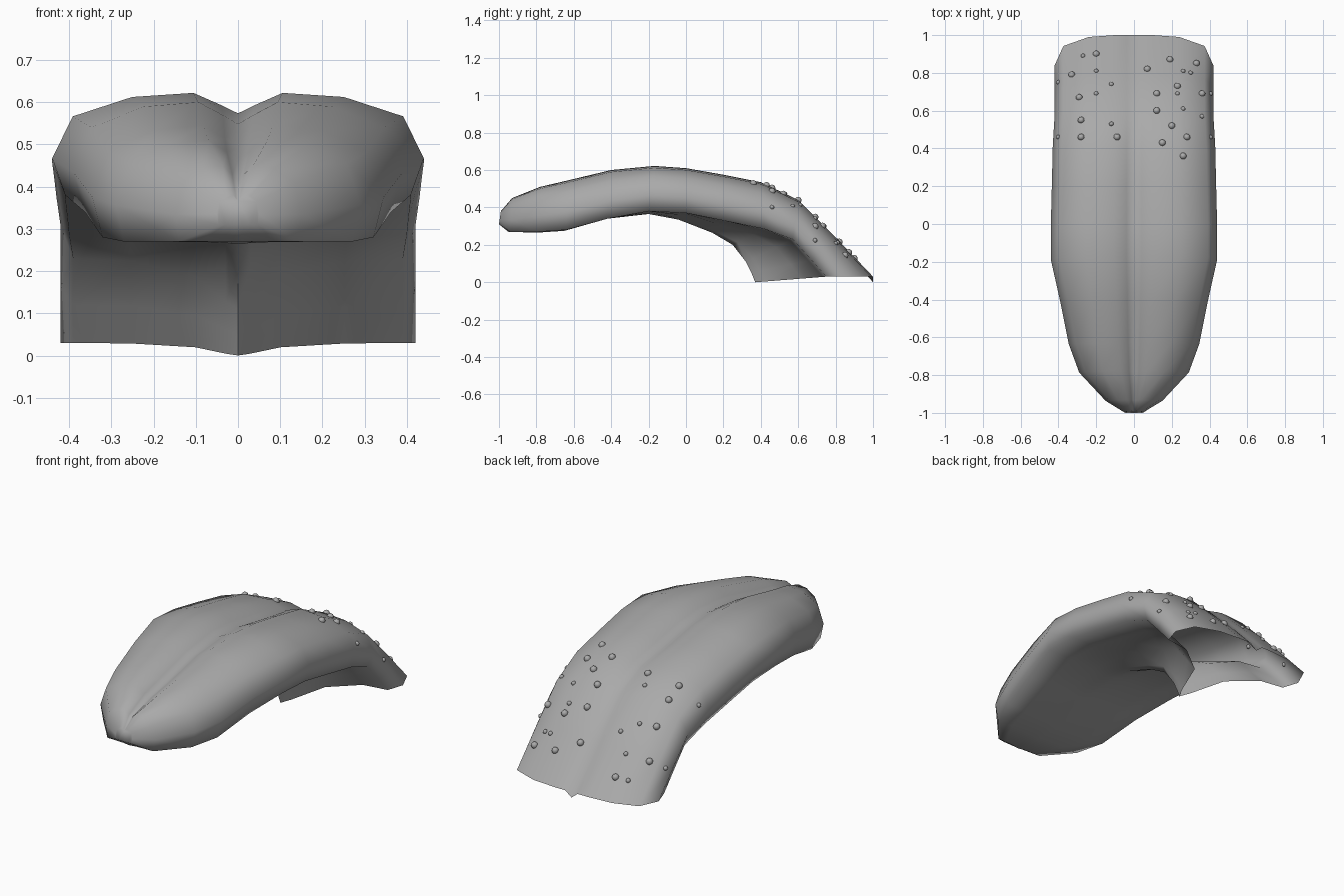
import bpy
import bmesh
from mathutils import Vector
from mathutils.bvhtree import BVHTree

default_cube = bpy.data.objects.get("Cube")
if default_cube:
    bpy.data.objects.remove(default_cube, do_unlink=True)

# Single flat grey
grey = bpy.data.materials.new("plain_grey")
grey.use_nodes = True
colour = (0.4, 0.4, 0.4, 1)
grey.diffuse_color = colour
grey.node_tree.nodes["Principled BSDF"].inputs["Base Color"].default_value = colour


def make_object(name, bm, smooth_angle):
    mesh = bpy.data.meshes.new(name)
    bm.to_mesh(mesh)
    mesh.materials.append(grey)
    obj = bpy.data.objects.new(name, mesh)
    bpy.context.collection.objects.link(obj)
    bpy.ops.object.select_all(action="DESELECT")
    obj.select_set(True)
    bpy.context.view_layer.objects.active = obj
    bpy.ops.object.shade_smooth_by_angle(angle=smooth_angle)
    return obj


# Lengthwise stations: half width, then (y, z) of crest, lower side and keel
stations = [
    (.05, (-.99, .38), (-1, .31), (-1, .31)),
    (.15, (-.93, .45), (-.94, .27), (-.95, .27)),
    (.29, (-.78, .51), (-.79, .27), (-.8, .265)),
    (.345, (-.63, .545), (-.64, .28), (-.65, .275)),
    (.39, (-.4, .6), (-.42, .34), (-.42, .34)),
    (.44, (-.17, .622), (-.2, .38), (-.2, .365)),
    (.44, (0, .61), (0, .37), (-.04, .335)),
    (.435, (.2, .575), (.2, .33), (.14, .265)),
    (.43, (.4, .535), (.42, .285), (.25, .2)),
    (.42, (.6, .44), (.57, .23), (.32, .11)),
    (.42, (.8, .24), (.67, .12), (.35, .05)),
    (.42, (1, .03), (.75, .03), (.37, 0)),
]
# Upper profile: width share, height share between lower side and crest
upper = [(0, .8), (.09, .88), (.24, 1), (.57, .96), (.89, .77), (1, .36), (.93, 0)]
# Lower profile: width share, share between keel and lower side
lower = [(.6, .95), (.24, .65), (.07, .15), (0, 0)]


def section(index):
    width, crest, side, keel = stations[index]
    crest, side, keel = Vector(crest), Vector(side), Vector(keel)
    flatten = max(0, (index - 7) / 4)  # the groove fades toward the root
    half = []
    for across, share in upper:
        if across < .2:
            share += (1 - share) * flatten
        half.append((across * width, *side.lerp(crest, share)))
    for across, share in lower:
        half.append((across * width, *keel.lerp(side, share)))
    if index == len(stations) - 1:
        half[0] = (0, crest.x, 0)
    return half + [(-x, y, z) for x, y, z in reversed(half[1:-1])]


# Tongue body: lofted shell, open under the root
bm = bmesh.new()
rings = [[bm.verts.new(p) for p in section(i)] for i in range(len(stations))]
for near, far in zip(rings, rings[1:]):
    for i in range(len(near)):
        j = (i + 1) % len(near)
        bm.faces.new((near[i], near[j], far[j], far[i]))
bm.faces.new(rings[0])
bmesh.ops.recalc_face_normals(bm, faces=bm.faces)
surface = BVHTree.FromBMesh(bm)
make_object("tongue", bm, 1.4)
bm.free()

# Taste buds: small domes scattered over the rear of the top
large_buds = [
    (-.2, .9), (-.29, .67), (-.28, .55), (-.28, .46), (-.09, .46), (-.33, .79),
    (.33, .85), (.12, .69), (.12, .6), (.15, .43), (.26, .36), (.28, .46),
    (.36, .69), (.2, .52), (.07, .82), (.23, .73), (.19, .87),
]
small_buds = [
    (-.27, .89), (-.2, .81), (-.2, .69), (-.12, .74), (-.12, .53), (.26, .81),
    (.3, .8), (.23, .69), (.26, .61), (.36, .57), (-.4, .75), (-.4, .46),
    (.405, .69), (.405, .46),
]
bm = bmesh.new()
for radius, spots in ((.018, large_buds), (.012, small_buds)):
    for x, y in spots:
        point, normal, _, _ = surface.ray_cast(Vector((x, y, 2)), Vector((0, 0, -1)))
        if point:
            made = bmesh.ops.create_uvsphere(bm, u_segments=12, v_segments=8, radius=radius)
            bmesh.ops.translate(bm, verts=made["verts"], vec=point)
make_object("taste_buds", bm, .9)
bm.free()
